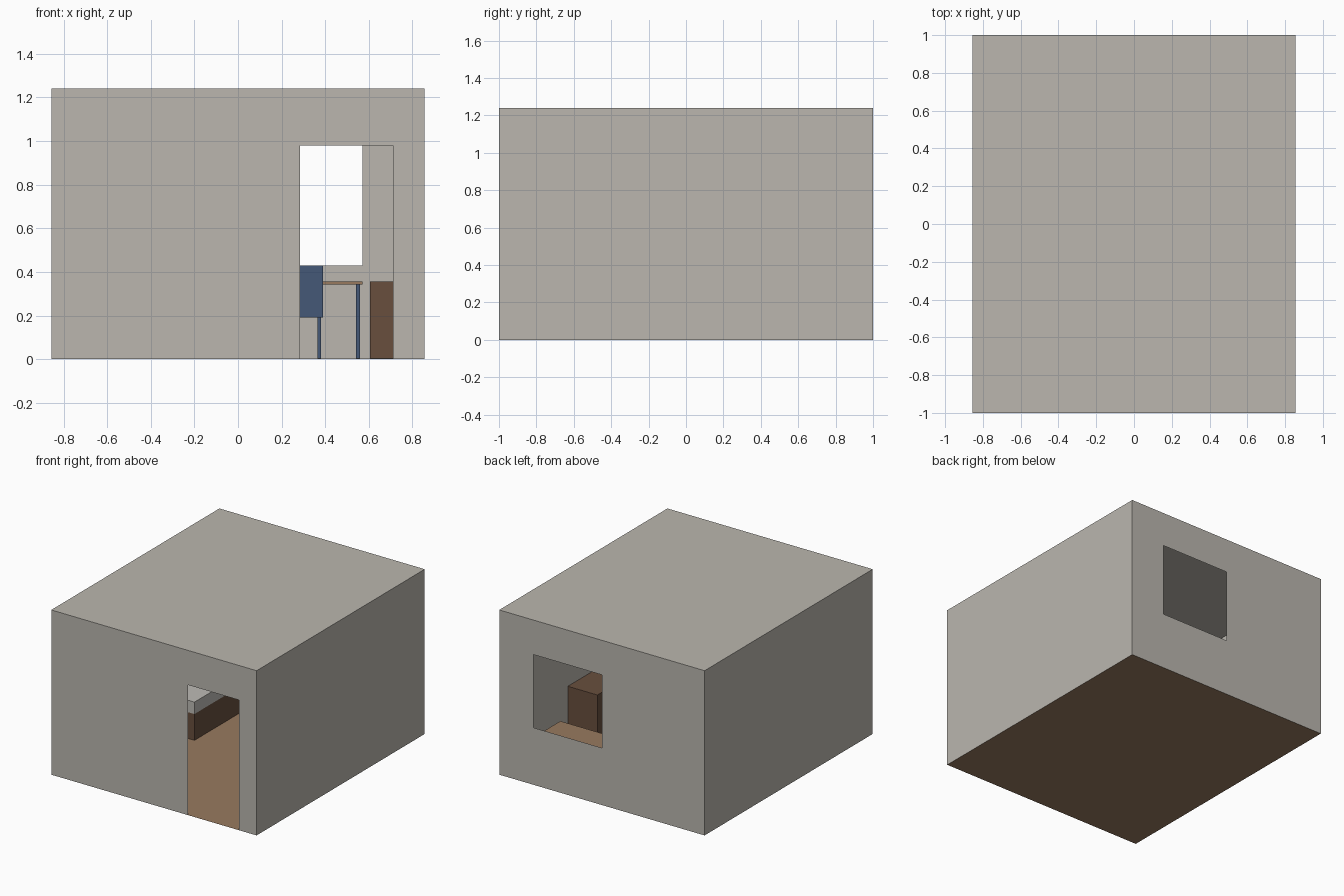
import bpy
import bmesh

cube = bpy.data.objects.get("Cube")
if cube:
    bpy.data.objects.remove(cube, do_unlink=True)


def material(name, rgb):
    linear = [(c / 255) ** 2.2 for c in rgb] + [1]
    mat = bpy.data.materials.new(name)
    mat.use_nodes = True
    mat.diffuse_color = linear
    bsdf = mat.node_tree.nodes["Principled BSDF"]
    bsdf.inputs["Base Color"].default_value = linear
    bsdf.inputs["Roughness"].default_value = 0.9
    return mat


plaster = material("grey plaster", (185, 181, 173))
floor_wood = material("tan wood", (151, 121, 95))
dark_wood = material("dark brown wood", (104, 80, 64))
blue = material("blue paint", (70, 89, 118))
linen = material("pale linen", (188, 186, 180))


def finish(name, bm, mat):
    mesh = bpy.data.meshes.new(name)
    bm.to_mesh(mesh)
    bm.free()
    mesh.materials.append(mat)
    obj = bpy.data.objects.new(name, mesh)
    bpy.context.collection.objects.link(obj)
    return obj


def box(name, xs, ys, zs, mat):
    """Box from its low and high limits on each axis."""
    bm = bmesh.new()
    bmesh.ops.create_cube(bm, size=1)
    for v in bm.verts:
        v.co = [r[0] if c < 0 else r[1] for c, r in zip(v.co, (xs, ys, zs))]
    return finish(name, bm, mat)


def sheet(name, us, vs, place, mat, opening=None):
    """Flat panel cut along us and vs, leaving out the opening cell."""
    bm = bmesh.new()
    grid = [[bm.verts.new(place(u, v)) for v in vs] for u in us]
    for i in range(len(us) - 1):
        for j in range(len(vs) - 1):
            if (i, j) != opening:
                bm.faces.new((grid[i][j], grid[i + 1][j],
                              grid[i + 1][j + 1], grid[i][j + 1]))
    return finish(name, bm, mat)


def legs(name, xs, ys, top, size, mat):
    """Four square legs at the corners of a rectangle."""
    for x, side in zip(xs, ("right", "left")):
        for y, end in zip(ys, ("front", "back")):
            box(f"{name}_{end}_{side}", (x - size, x + size),
                (y - size, y + size), (0.002, top), mat)


# Room shell of thin panels
W, D, H = 0.855, 1.0, 1.24
HEAD = 0.98
sheet("floor", (-W, W), (-D, D), lambda u, v: (u, v, 0), floor_wood)
sheet("roof", (-W, W), (-D, D), lambda u, v: (u, v, H), plaster)
for side, x in (("left", W), ("right", -W)):
    sheet(f"{side}_wall", (-D, D), (0, H), lambda u, v: (x, u, v), plaster)
sheet("front_wall", (-W, 0.285, 0.71, W), (0, HEAD, H),
      lambda u, v: (u, -D, v), plaster, opening=(1, 0))
sheet("back_wall", (W, 0.57, 0, -W), (0, 0.43, HEAD, H),
      lambda u, v: (u, D, v), plaster, opening=(1, 1))

# Desk under the window
GAP = 0.004
box("desk_top", (0, 0.57), (0.68, D - GAP), (0.343, 0.357), floor_wood)
legs("desk_leg", (0.02, 0.55), (0.7, 0.97), 0.343, 0.01, blue)

# Chair facing the desk
box("chair_seat", (0.18, 0.39), (0.43, 0.64), (0.19, 0.207), blue)
box("chair_back", (0.18, 0.39), (0.415, 0.43), (0.19, 0.43), blue)
legs("chair_leg", (0.197, 0.373), (0.447, 0.623), 0.19, 0.008, blue)

# Dresser against the left wall
box("dresser", (0.605, W - GAP), (-0.19, 0.19), (0.002, 0.357), dark_wood)

# Bed in the back right corner
bed_x, bed_y = (-W + GAP, -0.37), (0.01, D - GAP)
box("bed_base", bed_x, bed_y, (0.002, 0.2), dark_wood)
box("mattress", bed_x, bed_y, (0.2, 0.29), linen)
